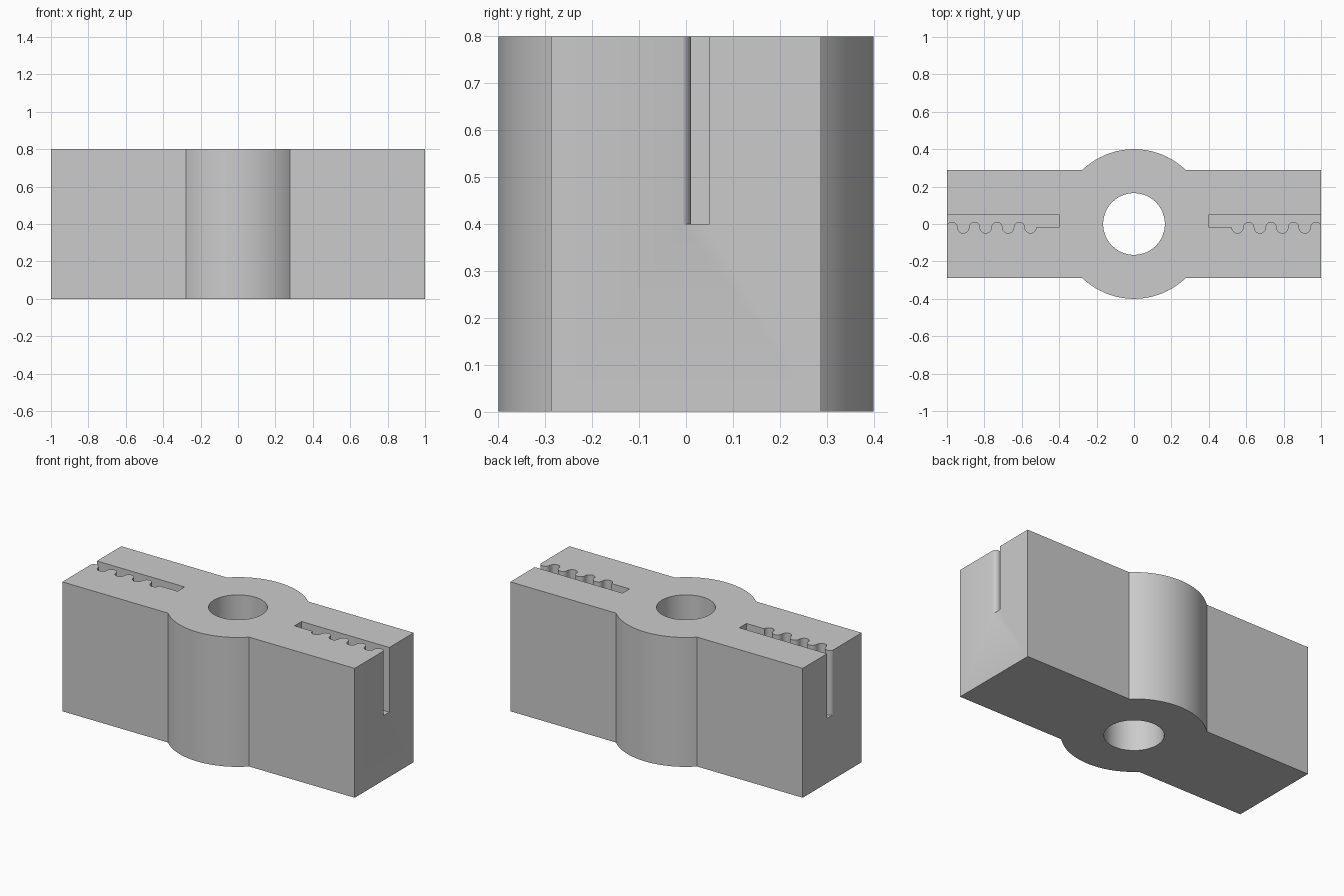
import bpy, bmesh, math

old = bpy.data.objects.get("Cube")
if old:
    bpy.data.objects.remove(old, do_unlink=True)

HEIGHT = 0.8
HALF_WIDTH = 0.288
BOSS_RADIUS = 0.4
HOLE_RADIUS = 0.165

grey = bpy.data.materials.new("plain grey")
grey.use_nodes = True
colour = (0.6, 0.6, 0.6, 1)
grey.diffuse_color = colour
grey.node_tree.nodes["Principled BSDF"].inputs["Base Color"].default_value = colour


def arc(cx, cy, radius, start, end, steps):
    """Points along an arc, angles in radians."""
    angles = [start + (end - start) * i / steps for i in range(steps + 1)]
    return [(cx + radius * math.cos(a), cy + radius * math.sin(a)) for a in angles]


def prism(name, outline, bottom, top):
    """Extrude a flat outline upward into a solid."""
    bm = bmesh.new()
    base = bm.faces.new([bm.verts.new((x, y, bottom)) for x, y in outline])
    grown = bmesh.ops.extrude_face_region(bm, geom=[base])["geom"]
    verts = [g for g in grown if isinstance(g, bmesh.types.BMVert)]
    bmesh.ops.translate(bm, verts=verts, vec=(0, 0, top - bottom))
    bmesh.ops.recalc_face_normals(bm, faces=bm.faces)
    mesh = bpy.data.meshes.new(name)
    bm.to_mesh(mesh)
    bm.free()
    mesh.materials.append(grey)
    obj = bpy.data.objects.new(name, mesh)
    bpy.context.collection.objects.link(obj)
    return obj


# Bar with a round boss bulging from both long sides
join = math.asin(HALF_WIDTH / BOSS_RADIUS)
outline = [(1, -HALF_WIDTH), (1, HALF_WIDTH)]
outline += arc(0, 0, BOSS_RADIUS, join, math.pi - join, 32)
outline += [(-1, HALF_WIDTH), (-1, -HALF_WIDTH)]
outline += arc(0, 0, BOSS_RADIUS, math.pi + join, 2 * math.pi - join, 32)
body = prism("clamp_body", outline, 0, HEIGHT)

# Vertical through hole
circle = arc(0, 0, HOLE_RADIUS, 0, 2 * math.pi, 64)[:-1]
cutters = [prism("hole_cutter", circle, -0.1, HEIGHT + 0.1)]

# Slot with one straight wall and one scalloped wall, open at the bar end
SCALLOP, MID_Y, START = 0.03, -0.019, 0.523
wave = [(0.4, MID_Y)]
for i in range(10):
    cx = START + SCALLOP * (2 * i + 1)
    end = 2 * math.pi if i % 2 == 0 else 0
    points = arc(cx, MID_Y, SCALLOP, math.pi, end, 12)
    wave += points if i == 0 else points[1:]
slot = wave + [(wave[-1][0], 0.05), (0.4, 0.05)]
for side, sign in (("left", 1), ("right", -1)):
    mirrored = [(sign * x, y) for x, y in slot]
    cutters.append(prism(side + "_slot_cutter", mirrored, HEIGHT / 2, HEIGHT + 0.1))

# Cut the openings, then discard the cutters
bpy.context.view_layer.objects.active = body
for cutter in cutters:
    cutter.hide_render = True
    cut = body.modifiers.new(cutter.name, "BOOLEAN")
    cut.operation = "DIFFERENCE"
    cut.solver = "EXACT"
    cut.object = cutter
    bpy.ops.object.modifier_apply(modifier=cut.name)
    bpy.data.objects.remove(cutter, do_unlink=True)

# Smooth the curved walls, keep the corners crisp
bpy.ops.object.select_all(action="DESELECT")
body.select_set(True)
bpy.ops.object.shade_smooth_by_angle(angle=math.radians(30))
